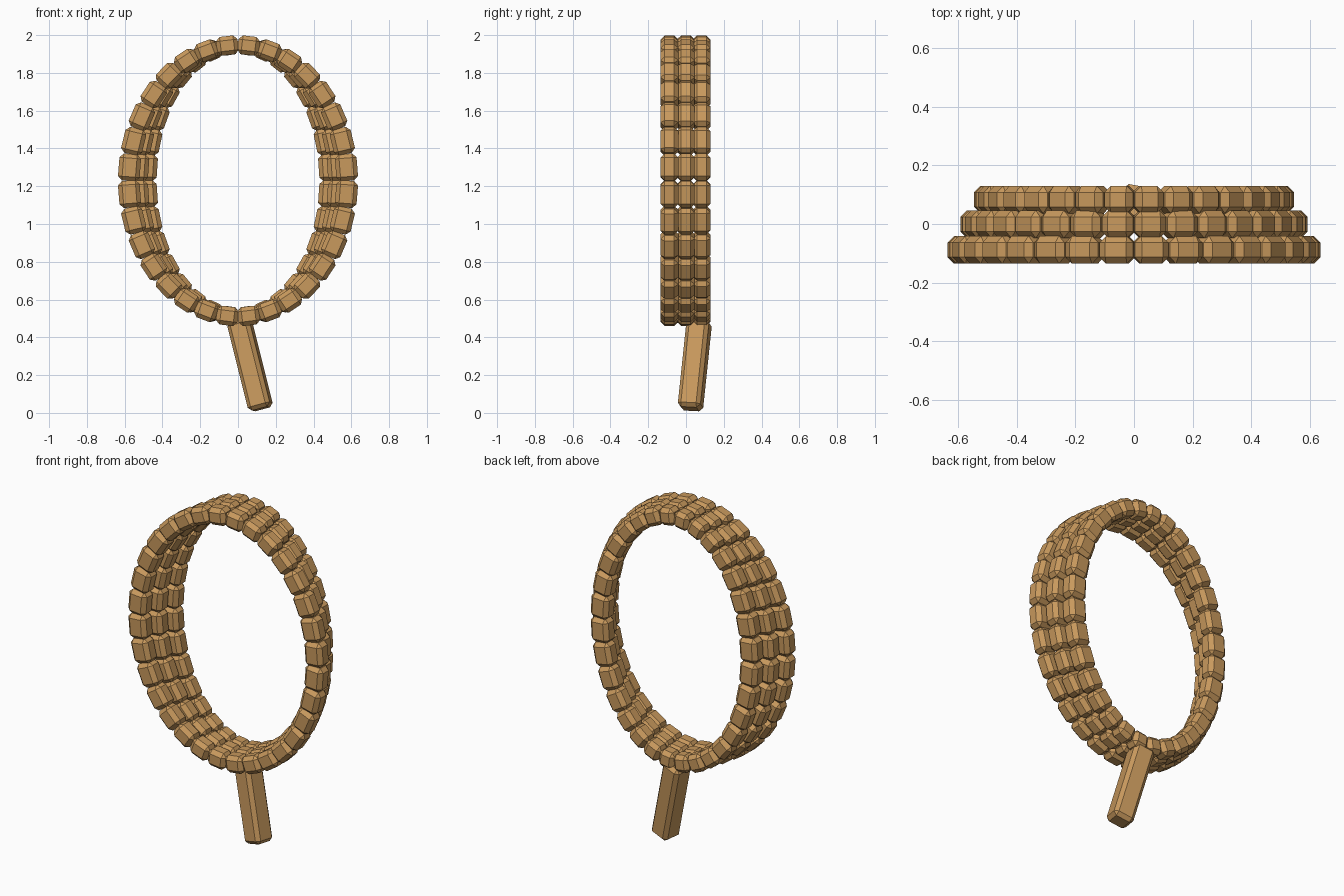
import bpy, bmesh, math
from mathutils import Matrix, Vector

if "Cube" in bpy.data.objects:
    bpy.data.objects.remove(bpy.data.objects["Cube"])

wood = bpy.data.materials.new("tan_wood")
wood.diffuse_color = (0.58, 0.32, 0.11, 1)
wood.use_nodes = True
wood.node_tree.nodes["Principled BSDF"].inputs["Base Color"].default_value = wood.diffuse_color


def add_block(bm, matrix, size, bevel):
    """Add a chamfered box of the given size, placed by matrix."""
    part = bmesh.new()
    bmesh.ops.create_cube(part, size=1)
    bmesh.ops.scale(part, vec=size, verts=part.verts)
    bmesh.ops.bevel(part, geom=part.edges[:], offset=bevel, segments=1,
                    profile=0.5, affect='EDGES')
    part.transform(matrix)
    mesh = bpy.data.meshes.new("tmp")
    part.to_mesh(mesh)
    part.free()
    bm.from_mesh(mesh)
    bpy.data.meshes.remove(mesh)


def finish(name, bm):
    bmesh.ops.recalc_face_normals(bm, faces=bm.faces)
    mesh = bpy.data.meshes.new(name)
    bm.to_mesh(mesh)
    bm.free()
    mesh.materials.append(wood)
    obj = bpy.data.objects.new(name, mesh)
    bpy.context.collection.objects.link(obj)


def frame(x, y, z, loc):
    m = Matrix((x, y, z)).transposed().to_4x4()
    m.translation = loc
    return m


# Three elliptical rings of chamfered beads, narrowing toward the back
COUNT = 32
STEP = 2 * math.pi / COUNT
RZ, CZ = 0.719, 1.229
for name, y, rx in (("front_ring", -0.088, 0.577),
                    ("middle_ring", -0.001, 0.533),
                    ("back_ring", 0.083, 0.487)):
    bm = bmesh.new()
    for i in range(COUNT):
        t = (i + 0.5) * STEP
        c, s = math.cos(t), math.sin(t)
        tangent = Vector((-rx * s, 0, RZ * c))
        length = tangent.length * STEP + 0.002
        tangent.normalize()
        depth = Vector((0, 1, 0))
        normal = depth.cross(tangent)
        thick = 0.1 + 0.015 * c * c
        add_block(bm, frame(normal, depth, tangent, (rx * c, y, CZ + RZ * s)),
                  (thick, 0.094, length), 0.022)
    finish(name, bm)

# Tilted handle, slightly turned about its own axis
axis = Vector((-0.25, 0.105, 1)).normalized()
side = Vector((math.cos(0.2), -math.sin(0.2), 0))
side = (side - axis * side.dot(axis)).normalized()
back = axis.cross(side)
bottom = Vector((0.122, 0.022, 0.021))
length = 0.485
bm = bmesh.new()
add_block(bm, frame(side, back, axis, bottom + axis * length / 2),
          (0.122, 0.122, length), 0.02)
finish("handle", bm)
